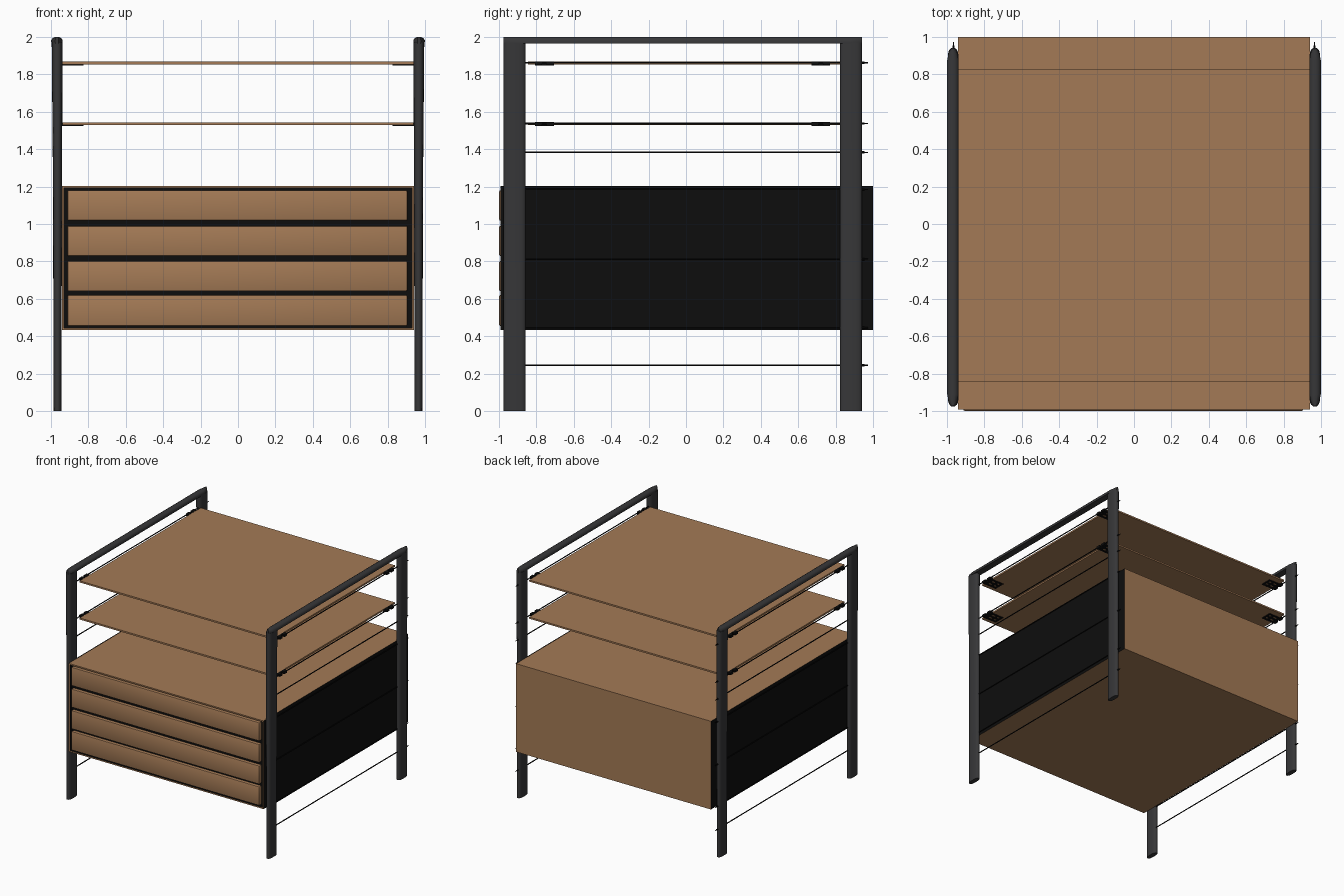
import bpy, bmesh, math
from mathutils import Vector

if "Cube" in bpy.data.objects:
    bpy.data.objects.remove(bpy.data.objects["Cube"])


def material(name, rgb):
    m = bpy.data.materials.new(name)
    m.diffuse_color = (*rgb, 1)
    m.use_nodes = True
    m.node_tree.nodes["Principled BSDF"].inputs["Base Color"].default_value = m.diffuse_color
    return m


WOOD = material("oak wood", (0.37, 0.195, 0.092))
METAL = material("dark grey metal", (0.038, 0.038, 0.040))
BLACK = material("black", (0.004, 0.004, 0.004))


def finish(name, bm, *mats):
    bmesh.ops.recalc_face_normals(bm, faces=bm.faces[:])
    me = bpy.data.meshes.new(name)
    bm.to_mesh(me)
    bm.free()
    ob = bpy.data.objects.new(name, me)
    bpy.context.collection.objects.link(ob)
    for m in mats:
        me.materials.append(m)
    return ob


def add_box(bm, lo, hi):
    lo, hi = Vector(lo), Vector(hi)
    r = bmesh.ops.create_cube(bm, size=1)
    for v in r["verts"]:
        v.co = (lo + hi) / 2 + Vector(a * b for a, b in zip(v.co, hi - lo))


def box(name, lo, hi, mat, bevel=0):
    bm = bmesh.new()
    add_box(bm, lo, hi)
    if bevel:
        bmesh.ops.bevel(bm, geom=bm.edges[:], offset=bevel, segments=2, affect='EDGES', profile=0.5)
    return finish(name, bm, mat)


def smooth(ob, angle=40):
    bpy.ops.object.select_all(action='DESELECT')
    ob.select_set(True)
    bpy.context.view_layer.objects.active = ob
    bpy.ops.object.shade_smooth_by_angle(angle=math.radians(angle))


def oval(a, b, power=0.75, n=20):
    """Flattened oval outline with half sizes a and b."""
    pts = []
    for i in range(n):
        t = 2 * math.pi * i / n
        c, s = math.cos(t), math.sin(t)
        pts.append((a * math.copysign(abs(c) ** power, c), b * math.copysign(abs(s) ** power, s)))
    return pts


def loft(name, rings, mat):
    bm = bmesh.new()
    vs = [[bm.verts.new(p) for p in ring] for ring in rings]
    n = len(vs[0])
    for r, q in zip(vs, vs[1:]):
        for i in range(n):
            bm.faces.new((r[i], r[(i + 1) % n], q[(i + 1) % n], q[i]))
    bm.faces.new(vs[0])
    bm.faces.new(vs[-1])
    ob = finish(name, bm, mat)
    smooth(ob)
    return ob


def rod(name, x, y0, y1, z, r):
    bm = bmesh.new()
    rings = [[bm.verts.new((x + dx, y, z + dz)) for dx, dz in oval(r, r, 1, 8)] for y in (y0, y1)]
    for i in range(8):
        j = (i + 1) % 8
        bm.faces.new((rings[0][i], rings[0][j], rings[1][j], rings[1][i]))
    bm.faces.new(rings[0])
    bm.faces.new(rings[1])
    return finish(name, bm, BLACK)


# Side frames: flattened oval posts joined by a domed top rail
FRONT, BACK = -0.916, 0.882
for side, s in (("left", -1), ("right", 1)):
    for label, y in (("front", FRONT), ("back", BACK)):
        rings = []
        for z, a, cx in ((0, 0.021, 0.965), (1.2, 0.024, 0.965), (1.97, 0.029, 0.967)):
            rings.append([(s * cx + dx, y + dy, z) for dx, dy in oval(a, 0.059)])
        loft(f"{side}_{label}_post", rings, METAL)
    section = [(-0.030, 1.966), (0.030, 1.966), (0.031, 1.982), (0.023, 1.994),
               (0.010, 2.0), (-0.010, 2.0), (-0.023, 1.994), (-0.031, 1.982)]
    rings = []
    for y, k in ((-0.975, 0.3), (-0.955, 0.7), (-0.91, 1), (0.875, 1), (0.92, 0.7), (0.941, 0.3)):
        rings.append([(s * 0.968 + dx * k, y, z) for dx, z in section])
    loft(f"{side}_top_rail", rings, METAL)

    # Cross rods with screw ends poking out of the back posts
    for i, z in enumerate((0.245, 0.445, 0.812, 1.185, 1.383, 1.537, 1.862)):
        rod(f"{side}_rod_{i}", s * 0.962, FRONT, BACK, z, 0.0045)
        rod(f"{side}_rod_screw_{i}", s * 0.965, BACK, 0.955, z, 0.006)
        rod(f"{side}_rod_tip_{i}", s * 0.965, 0.955, 0.972, z, 0.003)

# Cabinet carcass: wood shell, black sides, black recess in the front
bm = bmesh.new()
add_box(bm, (-0.941, -0.992, 0.433), (0.941, 1.0, 1.203))
bmesh.ops.recalc_face_normals(bm, faces=bm.faces[:])
front = min(bm.faces, key=lambda f: f.calc_center_median().y)
for f in bm.faces:
    if abs(f.normal.x) > 0.9:
        f.material_index = 1
bmesh.ops.inset_region(bm, faces=[front], thickness=0.016)
ext = bmesh.ops.extrude_face_region(bm, geom=[front])
verts = [g for g in ext["geom"] if isinstance(g, bmesh.types.BMVert)]
bmesh.ops.translate(bm, verts=verts, vec=(0, 0.03, 0))
if front.is_valid:
    bm.faces.remove(front)
for f in bm.faces:
    c = f.calc_center_median()
    if -0.99 < c.y < -0.95:
        f.material_index = 1
finish("cabinet_carcass", bm, WOOD, BLACK)

# Four drawer fronts
for i, (z0, z1) in enumerate(((0.455, 0.620), (0.641, 0.802), (0.829, 0.990), (1.018, 1.180))):
    smooth(box(f"drawer_front_{i + 1}", (-0.912, -0.999, z0), (0.905, -0.965, z1), WOOD, 0.007))

# Two thin shelves with slotted clips gripping the rods
for label, z in (("lower", 1.537), ("upper", 1.861)):
    box(f"{label}_shelf", (-0.938, -0.845, z - 0.007), (0.938, 0.825, z + 0.007), WOOD)
    for s in (-1, 1):
        for end, y in (("front", -0.757), ("back", 0.72)):
            bm = bmesh.new()

            def part(x0, x1, y0, y1, z0, z1):
                a, b = sorted((s * x0, s * x1))
                add_box(bm, (a, y + y0, z + z0), (b, y + y1, z + z1))

            for x in (0.825, 0.870, 0.925):
                part(x, x + 0.018, -0.05, 0.05, -0.013, -0.0065)
            for d in (-0.05, -0.009, 0.032):
                part(0.825, 0.943, d, d + 0.018, -0.0125, -0.0065)
            part(0.94, 0.97, -0.05, -0.012, -0.012, 0.009)
            part(0.94, 0.97, 0.012, 0.05, -0.012, 0.009)
            part(0.938, 0.950, -0.05, 0.05, -0.012, 0.008)
            finish(f"{label}_shelf_{end}_clip_{'left' if s < 0 else 'right'}", bm, BLACK)
